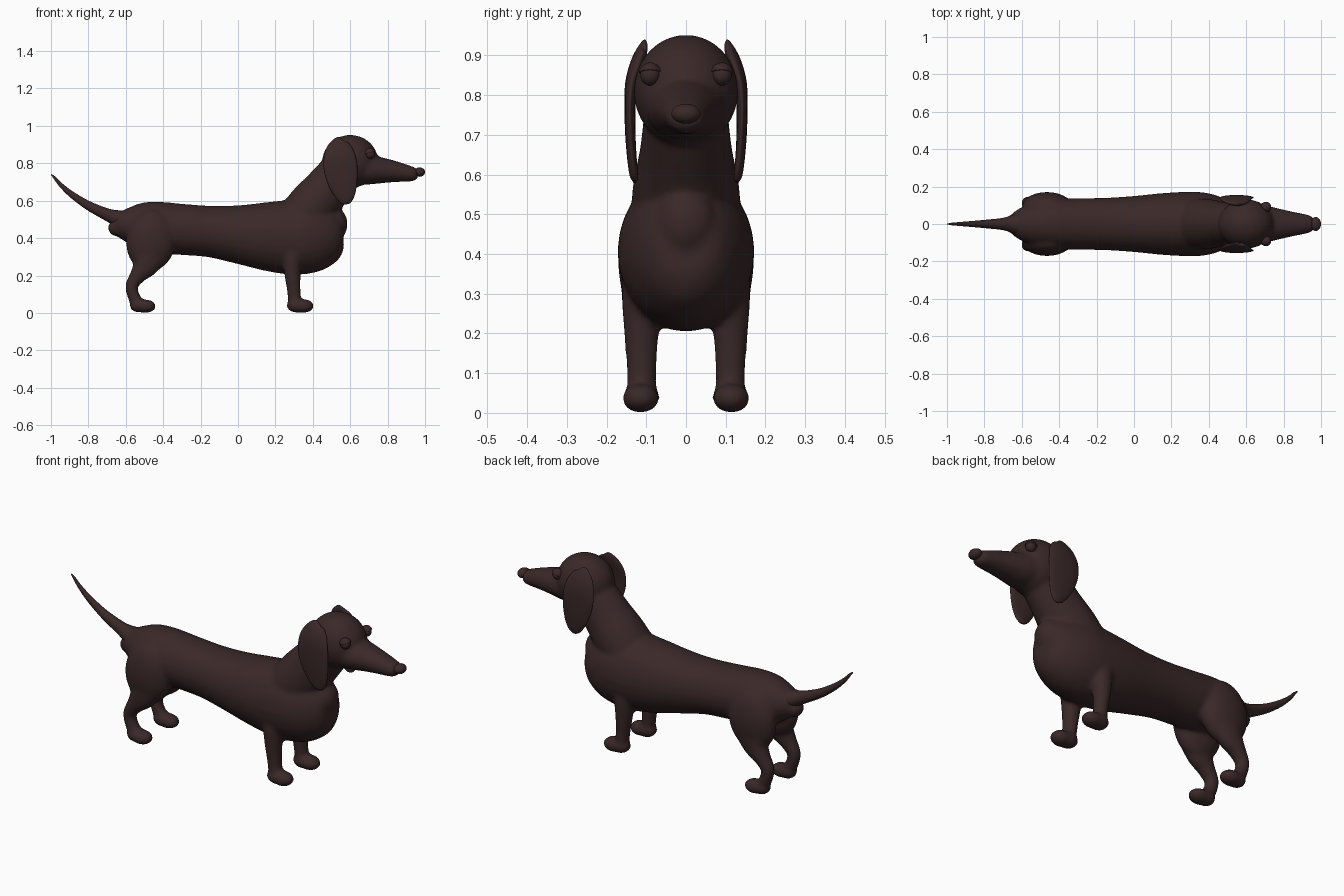
import bpy, bmesh, math
from mathutils import Vector, Matrix

coat = bpy.data.materials.new("dark brown coat")
coat.diffuse_color = (0.042, 0.021, 0.021, 1)


def spline(p, q, r, s, t):
    """Smooth in-between station for a loft."""
    return [0.5 * (2*b + (c - a)*t + (2*a - 5*b + 4*c - d)*t*t
                   + (3*b - a - 3*c + d)*t**3) for a, b, c, d in zip(p, q, r, s)]


def loft(bm, stations, sides=28, steps=5):
    """Tube through (x, y, z, half width across y, half depth)."""
    n = len(stations)
    pts = []
    for i in range(n - 1):
        quad = [stations[max(0, min(n - 1, i + k))] for k in (-1, 0, 1, 2)]
        pts += [spline(*quad, j / steps) for j in range(steps)]
    pts.append(list(stations[-1]))
    rings = []
    for i, p in enumerate(pts):
        tan = Vector(pts[min(i + 1, len(pts) - 1)][:3]) - Vector(pts[max(i - 1, 0)][:3])
        tan.normalize()
        side = Vector((0, 1, 0))
        side = (side - tan * side.dot(tan)).normalized()
        up = tan.cross(side)
        w, h = max(p[3], 0.002), max(p[4], 0.002)
        rings.append([bm.verts.new(Vector(p[:3]) + side * w * math.cos(a) + up * h * math.sin(a))
                      for a in (2 * math.pi * k / sides for k in range(sides))])
    for a, b in zip(rings, rings[1:]):
        for k in range(sides):
            m = (k + 1) % sides
            bm.faces.new((a[k], a[m], b[m], b[k]))
    bm.faces.new(rings[0][::-1])
    bm.faces.new(rings[-1])


def ball(bm, pos, radii, tilt=0):
    mat = (Matrix.Translation(pos) @ Matrix.Rotation(math.radians(tilt), 4, 'Y')
           @ Matrix.Diagonal((*radii, 1)))
    bmesh.ops.create_uvsphere(bm, u_segments=28, v_segments=16, radius=1, matrix=mat)


def finish(name, bm):
    bmesh.ops.recalc_face_normals(bm, faces=bm.faces[:])
    me = bpy.data.meshes.new(name)
    bm.to_mesh(me)
    bm.free()
    me.materials.append(coat)
    for f in me.polygons:
        f.use_smooth = True
    ob = bpy.data.objects.new(name, me)
    bpy.context.collection.objects.link(ob)
    return ob


# Body: overlapping masses fused into one smooth skin
bm = bmesh.new()
# trunk: x, top, bottom, half width
trunk = [(-.67, .50, .46, .02), (-.655, .53, .425, .05), (-.61, .555, .39, .085),
         (-.52, .59, .34, .12), (-.42, .594, .32, .135), (-.30, .583, .31, .138),
         (-.15, .573, .298, .14), (0, .577, .264, .15), (.15, .593, .226, .165),
         (.28, .605, .205, .172), (.38, .61, .213, .168), (.46, .605, .25, .145),
         (.52, .58, .305, .11), (.555, .53, .37, .07), (.57, .47, .43, .02)]
loft(bm, [(x, 0, (t + b) / 2, w, (t - b) / 2) for x, t, b, w in trunk])
ball(bm, (.51, 0, .475), (.076, .08, .092))            # breastbone
ball(bm, (-.65, 0, .455), (.045, .05, .045))           # rump
# neck
loft(bm, [(.30, 0, .45, .14, .13), (.39, 0, .56, .135, .135), (.47, 0, .655, .117, .125),
          (.54, 0, .74, .107, .117), (.60, 0, .81, .10, .10)])
# skull and muzzle
ball(bm, (.60, 0, .81), (.15, .132, .142))
ball(bm, (.67, 0, .775), (.095, .105, .09))
loft(bm, [(.62, 0, .77, .10, .085), (.70, 0, .766, .10, .08), (.77, 0, .762, .084, .069),
          (.85, 0, .754, .066, .055), (.92, 0, .744, .052, .042), (.95, 0, .742, .042, .033),
          (.963, 0, .742, .018, .014)])
for s in (1, -1):
    # front leg and paw
    loft(bm, [(.29, s*.09, .42, .06, .08), (.29, s*.108, .30, .054, .055),
              (.292, s*.112, .20, .044, .043), (.298, s*.112, .12, .038, .036),
              (.305, s*.112, .04, .036, .034)])
    ball(bm, (.315, s*.112, .04), (.056, .046, .039))
    ball(bm, (.35, s*.114, .037), (.056, .047, .037))
    ball(bm, (.29, s*.085, .40), (.10, .083, .13))     # shoulder
    # thigh, hind leg and paw
    ball(bm, (-.465, s*.095, .385), (.133, .076, .165), 8)
    loft(bm, [(-.47, s*.105, .33, .058, .11), (-.495, s*.11, .255, .05, .073),
              (-.535, s*.112, .20, .041, .045), (-.568, s*.112, .145, .034, .034),
              (-.558, s*.112, .09, .033, .033), (-.53, s*.112, .04, .034, .036)])
    ball(bm, (-.53, s*.112, .04), (.05, .043, .038))
    ball(bm, (-.495, s*.114, .036), (.057, .046, .036))
body = finish("body", bm)
fuse = body.modifiers.new("fuse", 'REMESH')
fuse.mode = 'VOXEL'
fuse.voxel_size = 0.0095
fuse.use_smooth_shade = True
soft = body.modifiers.new("soften", 'SMOOTH')
soft.factor = 0.5
soft.iterations = 9

# Tail
bm = bmesh.new()
loft(bm, [(-.58, 0, .49, .07, .06), (-.64, 0, .505, .052, .045), (-.70, 0, .526, .033, .033),
          (-.80, 0, .574, .022, .024), (-.89, 0, .634, .014, .017), (-.95, 0, .687, .009, .011),
          (-.98, 0, .722, .006, .007), (-.998, 0, .74, .002, .003)], 20)
finish("tail", bm)

# Nose
bm = bmesh.new()
ball(bm, (.971, 0, .753), (.029, .037, .025))
finish("nose", bm)

for s, label in ((1, "left"), (-1, "right")):
    # Hanging ear: thin leaf
    bm = bmesh.new()
    loft(bm, [(.555, s*.100, .928, .004, .012), (.55, s*.108, .918, .012, .042),
              (.545, s*.122, .88, .018, .071), (.544, s*.136, .83, .017, .086),
              (.549, s*.141, .77, .014, .090), (.560, s*.140, .70, .013, .079),
              (.572, s*.136, .64, .012, .059), (.580, s*.131, .60, .011, .036),
              (.584, s*.128, .582, .005, .014)])
    finish(label + "_ear", bm)
    # Eye with an upper lid
    bm = bmesh.new()
    ball(bm, (.706, s*.090, .850), (.026, .025, .026))
    finish(label + "_eye", bm)
    bm = bmesh.new()
    ball(bm, (.706, s*.090, .852), (.030, .029, .030))
    bmesh.ops.bisect_plane(bm, geom=bm.verts[:] + bm.edges[:] + bm.faces[:],
                           plane_co=(.706, 0, .857), plane_no=(-.25, 0, 1), clear_inner=True)
    bmesh.ops.holes_fill(bm, edges=[e for e in bm.edges if e.is_boundary])
    finish(label + "_eyelid", bm)
